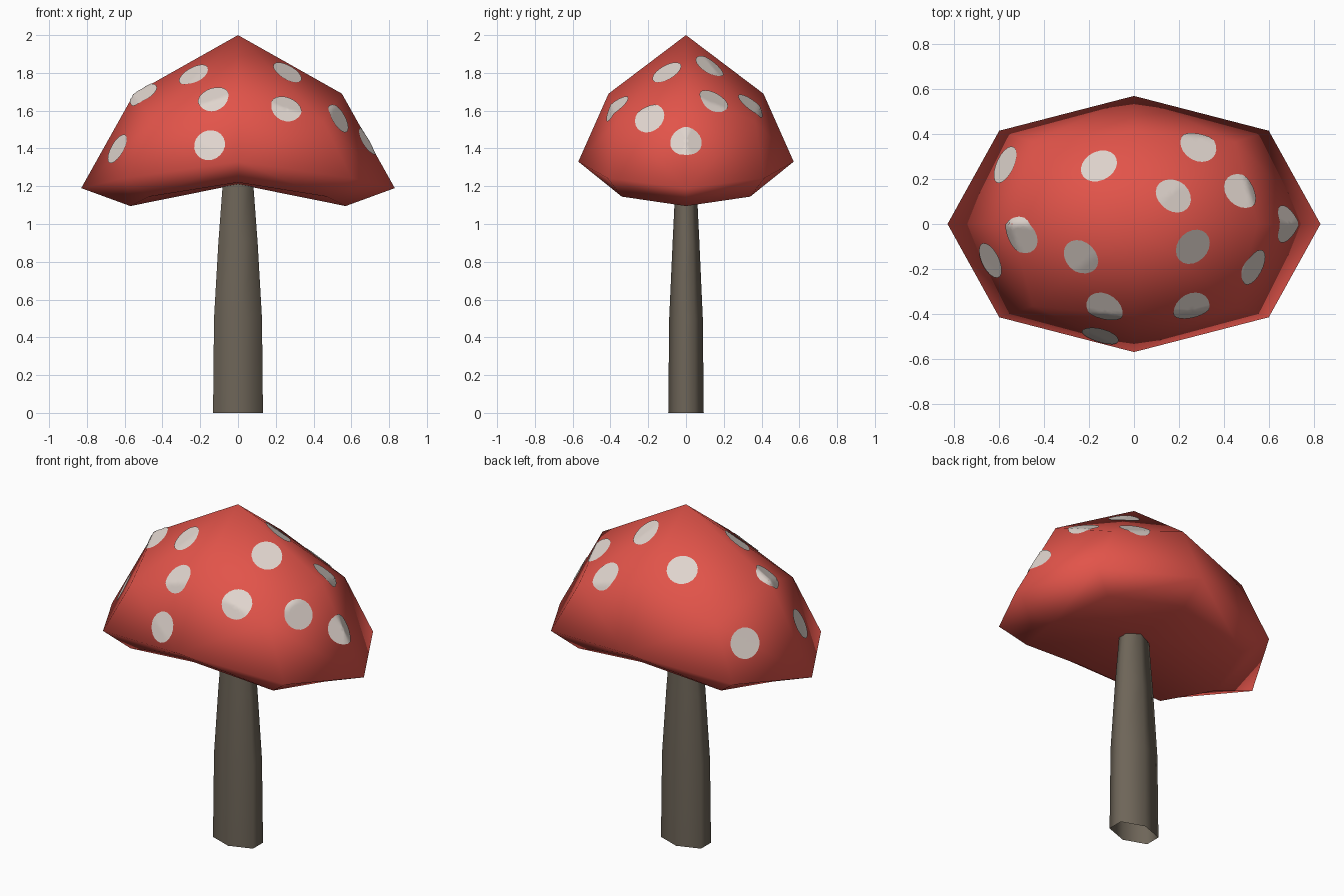
import bpy, bmesh, math
from mathutils import Vector
from mathutils.bvhtree import BVHTree

if "Cube" in bpy.data.objects:
    bpy.data.objects.remove(bpy.data.objects["Cube"])


def material(name, rgb):
    m = bpy.data.materials.new(name)
    m.diffuse_color = (*rgb, 1)
    m.use_nodes = True
    m.node_tree.nodes["Principled BSDF"].inputs["Base Color"].default_value = m.diffuse_color
    return m


RED = material("cap red", (0.76, 0.088, 0.068))
CREAM = material("spot cream", (0.74, 0.66, 0.61))
BROWN = material("stem brown", (0.155, 0.130, 0.098))


def finish(bm, name, mat):
    for f in bm.faces:
        f.smooth = True
    me = bpy.data.meshes.new(name)
    bm.to_mesh(me)
    me.materials.append(mat)
    ob = bpy.data.objects.new(name, me)
    bpy.context.collection.objects.link(ob)
    return ob


def bridge(bm, a, b):
    n = len(a)
    for i in range(n):
        j = (i + 1) % n
        bm.faces.new((a[i], a[j], b[j], b[i]))


def fan(bm, ring, tip):
    n = len(ring)
    for i in range(n):
        bm.faces.new((ring[i], ring[(i + 1) % n], tip))


# Stem: tapering flattened hexagonal tube, open at the ends
bm = bmesh.new()
rings = []
for z, rx, ry in ((0, .132, .094), (.5, .127, .089), (.9, .104, .071), (1.25, .078, .054)):
    ring = []
    for i in range(6):
        a = math.radians(30 + 60 * i)
        ring.append(bm.verts.new((rx * math.cos(a) / math.cos(math.pi / 6), ry * math.sin(a), z)))
    rings.append(ring)
for lo, hi in zip(rings, rings[1:]):
    bridge(bm, lo, hi)
finish(bm, "stem", BROWN)
bm.free()

# Cap: eight-sided drooping dome; each ring is given by one quarter and mirrored
bm = bmesh.new()
quarters = [
    ((.57, 0, 1.095), (.47, .34, 1.145), (0, .42, 1.22)),    # underside
    ((.83, 0, 1.19), (.60, .415, 1.243), (0, .57, 1.33)),    # rim
    ((.55, 0, 1.69), (.45, .365, 1.545), (0, .41, 1.69)),    # shoulder
]


def octagon(end, diag, side):
    out = []
    for p, sx, sy in ((end, 1, 1), (diag, 1, 1), (side, 1, 1), (diag, -1, 1),
                      (end, -1, 1), (diag, -1, -1), (side, 1, -1), (diag, 1, -1)):
        out.append(bm.verts.new((p[0] * sx, p[1] * sy, p[2])))
    return out


low, rim, top = (octagon(*q) for q in quarters)
bridge(bm, low, rim)
bridge(bm, rim, top)
fan(bm, top, bm.verts.new((0, 0, 2)))
fan(bm, low[::-1], bm.verts.new((0, 0, 1.21)))
bmesh.ops.recalc_face_normals(bm, faces=bm.faces)
bmesh.ops.triangulate(bm, faces=bm.faces)
finish(bm, "cap", RED)
tree = BVHTree.FromBMesh(bm)
bm.free()

# Spots: thin discs draped over the cap, placed by their position from above
SPOTS = [(-.57, .26), (-.155, .255), (.285, .345), (.175, .125), (.475, .145),
         (.69, 0), (-.505, -.05), (-.635, -.16), (-.235, -.145), (.26, -.10),
         (.53, -.19), (-.13, -.375), (.255, -.375), (-.15, -.495)]
RADIUS, STEPS, SIDES, LIFT = .084, 5, 20, .005
bm = bmesh.new()
for x, y in SPOTS:
    hit = tree.ray_cast(Vector((x, y, 3)), Vector((0, 0, -1)))[0]
    n = Vector((x / .69, y / .325, (hit.z - 1.2) / .64)).normalized()
    u = n.orthogonal().normalized()
    v = n.cross(u)

    def drape(r, a):
        p = hit + (u * math.cos(a) + v * math.sin(a)) * r
        q = tree.ray_cast(p + n * .3, -n)[0] or tree.find_nearest(p)[0]
        return bm.verts.new(q + n * LIFT)

    discs = [[drape(RADIUS * k / STEPS, math.tau * i / SIDES) for i in range(SIDES)]
             for k in range(1, STEPS + 1)]
    fan(bm, discs[0], drape(0, 0))
    for inner, outer in zip(discs, discs[1:]):
        bridge(bm, outer, inner)
finish(bm, "cap_spots", CREAM)
bm.free()
